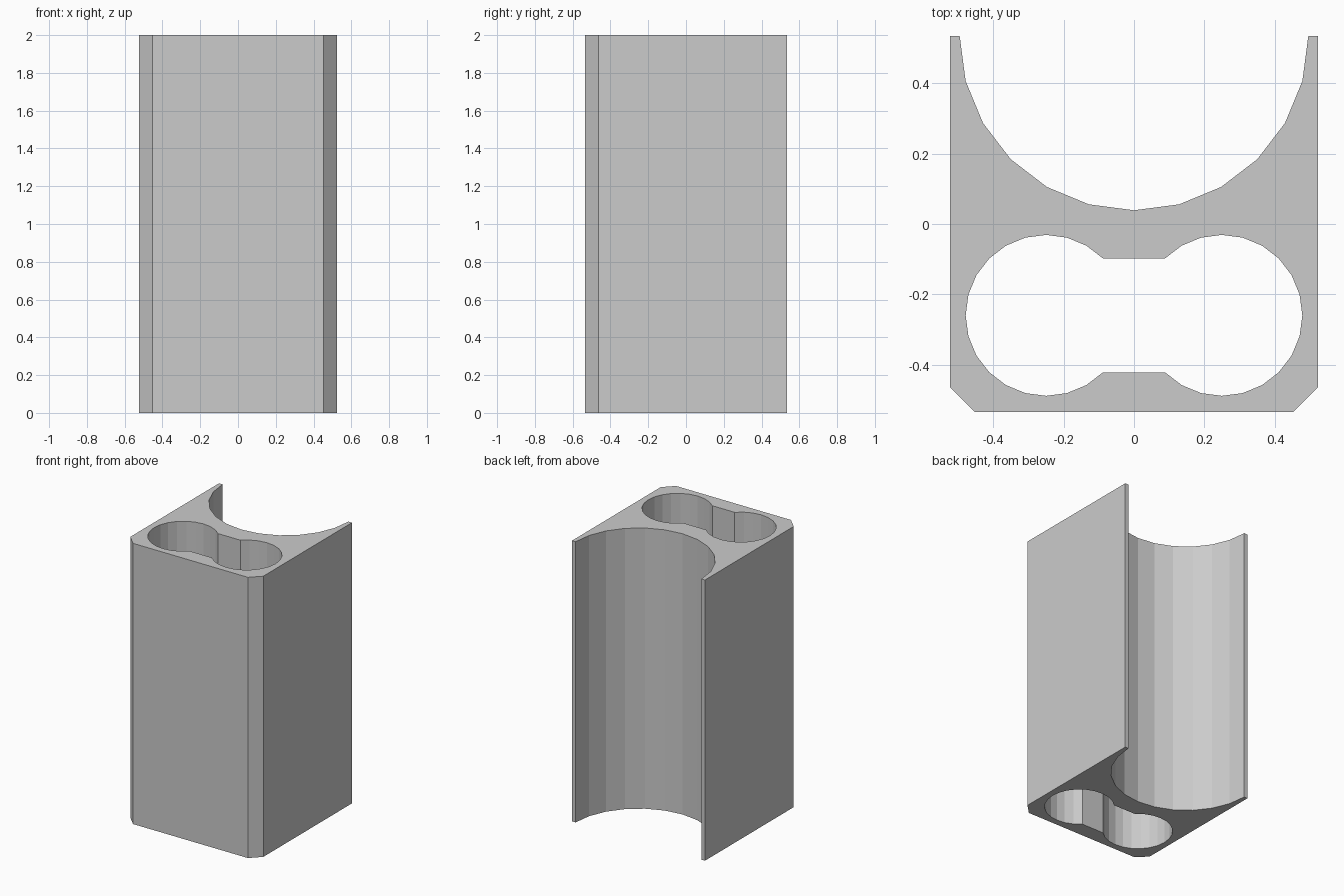
import bpy
import bmesh
from math import cos, sin, radians

HEIGHT = 2.0
HALF_X, HALF_Y = 0.524, 0.535
CHAMFER = 0.071
TROUGH_R = 0.496
BORE_R, BORE_X, BORE_Y = 0.229, 0.25, -0.26

cube = bpy.data.objects.get("Cube")
if cube:
    bpy.data.objects.remove(cube)


def arc(cx, cy, r, start, end, step=15):
    """Points along an arc, angles in degrees."""
    return [(cx + r * cos(radians(a)), cy + r * sin(radians(a)))
            for a in range(start, end + 1, step)]


# Outer outline: chamfered front corners and a half-round trough at the back
outline = [(-HALF_X, HALF_Y), (-HALF_X, -HALF_Y + CHAMFER),
           (-HALF_X + CHAMFER, -HALF_Y), (HALF_X - CHAMFER, -HALF_Y),
           (HALF_X, -HALF_Y + CHAMFER), (HALF_X, HALF_Y)]
outline += reversed(arc(0, HALF_Y, TROUGH_R, 180, 360))

# Inner opening: two round bores joined by a straight slot
opening = arc(BORE_X, BORE_Y, BORE_R, -135, 135)
opening += arc(-BORE_X, BORE_Y, BORE_R, 45, 315)

# Fill the cross-section between both loops
bm = bmesh.new()
edges = []
for loop in (outline, opening):
    verts = [bm.verts.new((x, y, 0)) for x, y in loop]
    edges += [bm.edges.new((v, verts[i - 1])) for i, v in enumerate(verts)]
bmesh.ops.triangle_fill(bm, edges=edges, use_beauty=True, normal=(0, 0, 1))

# Extrude it to full height
result = bmesh.ops.extrude_face_region(bm, geom=bm.faces[:], use_keep_orig=True)
top = [g for g in result["geom"] if isinstance(g, bmesh.types.BMVert)]
bmesh.ops.translate(bm, verts=top, vec=(0, 0, HEIGHT))
bmesh.ops.recalc_face_normals(bm, faces=bm.faces[:])
bmesh.ops.dissolve_limit(bm, angle_limit=radians(1),
                         verts=bm.verts[:], edges=bm.edges[:])

mesh = bpy.data.meshes.new("holder_body")
bm.to_mesh(mesh)
bm.free()
body = bpy.data.objects.new("holder_body", mesh)
bpy.context.collection.objects.link(body)

# Single grey material
grey = bpy.data.materials.new("light_grey")
grey.use_nodes = True
color = (0.6, 0.6, 0.6, 1)
grey.diffuse_color = color
grey.node_tree.nodes["Principled BSDF"].inputs["Base Color"].default_value = color
mesh.materials.append(grey)
